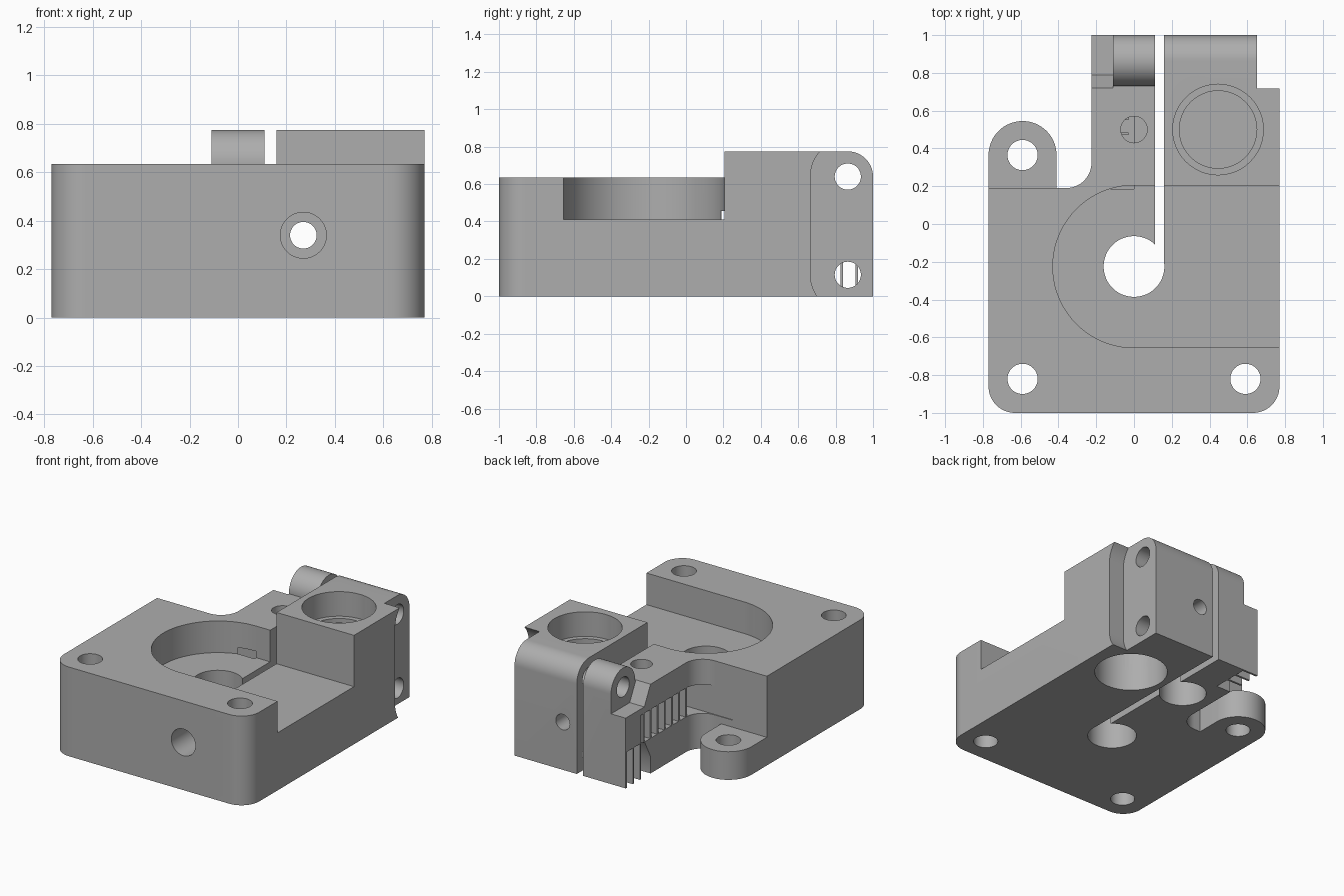
import bpy, bmesh
from math import cos, sin, radians

cube = bpy.data.objects.get("Cube")
if cube:
    bpy.data.objects.remove(cube, do_unlink=True)

grey = bpy.data.materials.new("plain grey")
grey.use_nodes = True
grey.diffuse_color = (0.42, 0.42, 0.42, 1)
grey.node_tree.nodes["Principled BSDF"].inputs["Base Color"].default_value = (0.42, 0.42, 0.42, 1)


def arc(cx, cy, r, start, end, steps=16):
    angles = [radians(start + (end - start) * i / steps) for i in range(steps + 1)]
    return [(cx + r * cos(a), cy + r * sin(a)) for a in angles]


def prism(name, axis, outline, lo, hi):
    """Extrude a flat outline along the named axis."""
    place = {"x": lambda u, v, w: (w, u, v),
             "y": lambda u, v, w: (u, w, v),
             "z": lambda u, v, w: (u, v, w)}[axis]
    bm = bmesh.new()
    low = [bm.verts.new(place(u, v, lo)) for u, v in outline]
    high = [bm.verts.new(place(u, v, hi)) for u, v in outline]
    bm.faces.new(low)
    bm.faces.new(high)
    for i in range(len(low)):
        j = (i + 1) % len(low)
        bm.faces.new((low[i], low[j], high[j], high[i]))
    bmesh.ops.recalc_face_normals(bm, faces=bm.faces)
    mesh = bpy.data.meshes.new(name)
    bm.to_mesh(mesh)
    bm.free()
    mesh.materials.append(grey)
    obj = bpy.data.objects.new(name, mesh)
    bpy.context.scene.collection.objects.link(obj)
    return obj


def rect(u0, v0, u1, v1):
    return [(u0, v0), (u1, v0), (u1, v1), (u0, v1)]


def circle(cx, cy, r):
    return arc(cx, cy, r, 0, 360 * 47 / 48, 47)


# Full-height body: rounded front, clamp slot, left arm and mounting ear
plan = (arc(-0.63, -0.86, 0.14, 180, 270) + arc(0.63, -0.86, 0.14, 270, 360)
        + [(0.77, 1), (0.16, 1), (0.16, -0.225), (0.11, -0.225), (0.11, 1), (-0.225, 1)]
        + arc(-0.36, 0.325, 0.135, 0, -90) + [(-0.41, 0.19)]
        + arc(-0.59, 0.365, 0.18, 0, 180, 32))
body = prism("extruder_body", "z", plan, 0, 0.775)

cutters = []


def cut(axis, outline, lo, hi):
    tool = prism("cutter", axis, outline, lo, hi)
    tool.hide_render = True
    mod = body.modifiers.new("cut", "BOOLEAN")
    mod.operation, mod.solver, mod.object = "DIFFERENCE", "EXACT", tool
    cutters.append(tool)


# Steps in the top: main deck, arm deck up to the barrel, low ear, rounded back edge
BARREL_Y, BARREL_Z, LOWER_Z = 0.865, 0.64, 0.115
cut("x", rect(-1.2, 0.635, 0.205, 1), -1, 1)
cut("x", [(0.1, 0.635), (0.73, 0.635)] + arc(BARREL_Y, BARREL_Z, 0.135, 180, 90)
    + [(BARREL_Y, 1), (0.1, 1)], -1, 0.135)
cut("z", rect(-1, 0.19, -0.385, 0.7), 0.2, 1)
cut("x", arc(BARREL_Y, BARREL_Z, 0.135, 90, 0) + [(1.1, BARREL_Z), (1.1, 1), (BARREL_Y, 1)], -1, 1)

# Round motor pocket open to the side, and the shaft hole
cut("z", arc(0, -0.225, 0.43, 90, 270, 40) + [(0.9, -0.655), (0.9, 0.205)], 0.41, 1)
cut("z", circle(0, -0.225, 0.161), -0.1, 1)

# Screw-head reliefs on both ends of the clamp
cut("x", arc(BARREL_Y, BARREL_Z, 0.2, 0, 180, 24) + arc(BARREL_Y, LOWER_Z, 0.2, 180, 360, 24), 0.65, 1)
cut("x", [(0.72, 0.635), (0.79, 0.5), (1.1, 0.5), (1.1, 1), (0.72, 1)], -1, -0.11)
cut("x", [(0.72, -0.1), (0.72, 0.12), (0.79, 0.255), (1.1, 0.255), (1.1, -0.1)], -1, -0.11)

# Idler pocket through the arm side
cut("x", rect(0.185, 0.25, 0.83, 0.455), -0.5, 0)

# Clamp screw holes, mounting holes and the feed path
for z in (BARREL_Z, LOWER_Z):
    cut("x", circle(BARREL_Y, z, 0.07), -1, 1)
for x, y in ((-0.59, 0.365), (-0.59, -0.82), (0.59, -0.82)):
    cut("z", circle(x, y, 0.08), -0.1, 1)
cut("y", circle(0.27, 0.34, 0.055), -1.1, 1.1)
cut("y", circle(0.27, 0.34, 0.095), -1.1, -0.72)

# Bearing seats in the tall block, and the idler axle seats in the arm
for x, r, lo, hi in ((0.445, 0.24, 0.6, 1), (0.445, 0.205, 0.57, 0.61), (0.445, 0.24, -0.1, 0.54),
                     (0, 0.07, 0.4, 1), (0, 0.155, -0.1, 0.235)):
    cut("z", circle(x, 0.5, r), lo, hi)

# Bake the cuts
bpy.context.view_layer.update()
baked = bpy.data.meshes.new_from_object(body.evaluated_get(bpy.context.evaluated_depsgraph_get()))
body.modifiers.clear()
body.data = baked
for tool in cutters:
    bpy.data.objects.remove(tool, do_unlink=True)

# Thin print-support fins in the side pocket and under the lower relief
for i in range(7):
    y = 0.31 + 0.08 * i
    prism("pocket_fin", "y", rect(-0.225, 0.25, -0.03, 0.455), y, y + 0.015)
for y in (0.825, 0.905, 0.985):
    prism("relief_fin", "y", rect(-0.225, 0, -0.11, 0.255), y, y + 0.015)

# Smooth the curved walls, keep edges crisp
bpy.ops.object.select_all(action="DESELECT")
body.select_set(True)
bpy.context.view_layer.objects.active = body
bpy.ops.object.shade_smooth_by_angle(angle=radians(30))
